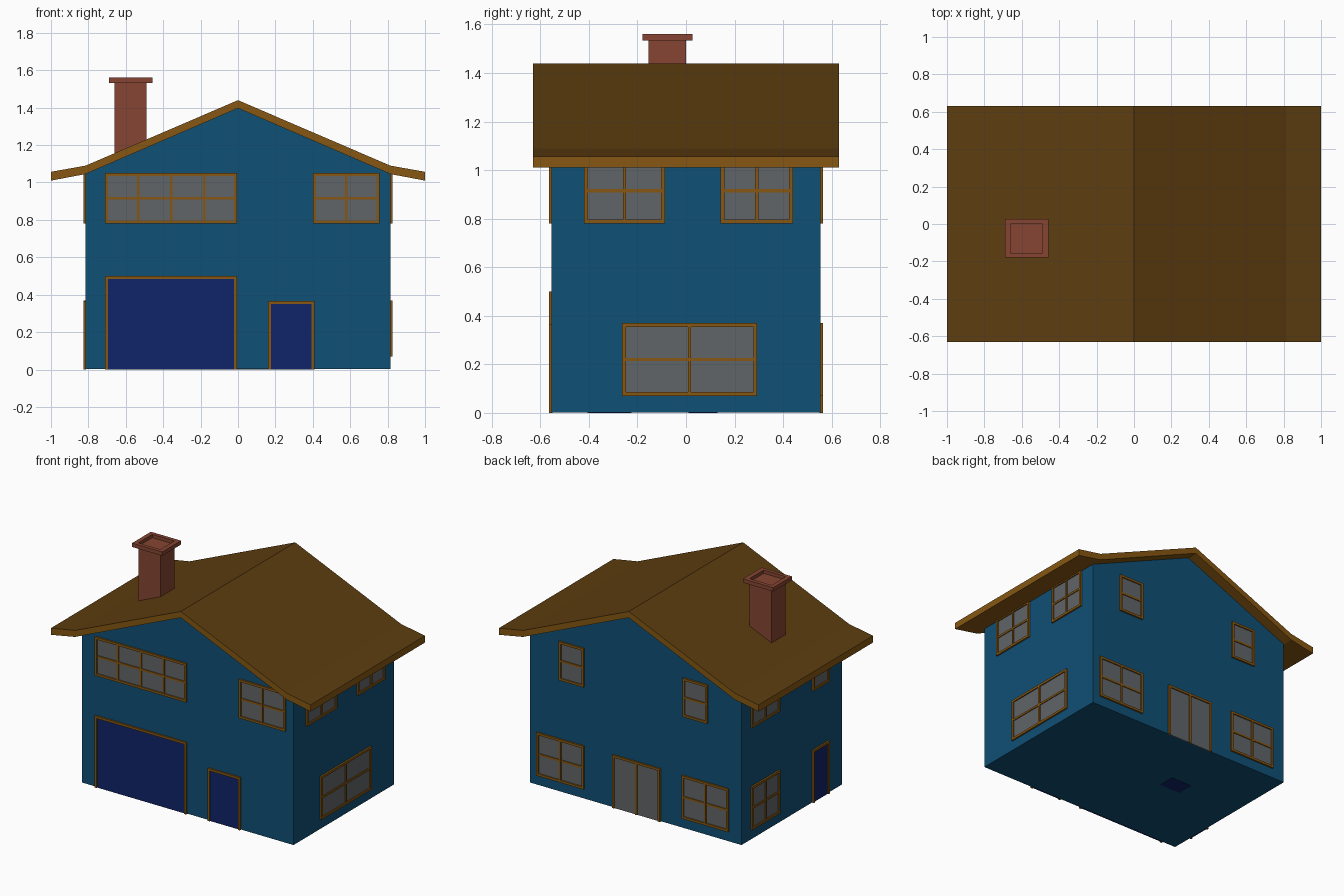
import bpy, bmesh

if "Cube" in bpy.data.objects:
    bpy.data.objects.remove(bpy.data.objects["Cube"])

def mat(name, rgb):
    m = bpy.data.materials.new(name)
    m.diffuse_color = (*rgb, 1)
    m.use_nodes = True
    m.node_tree.nodes["Principled BSDF"].inputs["Base Color"].default_value = m.diffuse_color
    return m

WALL = mat("wall_blue", (0.005, 0.08, 0.18))
TRIM = mat("trim_ochre", (0.24, 0.095, 0.006))
ROOF = mat("roof_brown", (0.11, 0.047, 0.005))
BRICK = mat("brick_red", (0.24, 0.06, 0.032))
DOOR = mat("door_navy", (0.005, 0.017, 0.14))
GLASS = mat("glass_grey", (0.12, 0.13, 0.138))
HX, HY = 0.815, 0.553

def finish(name, bm, *mats):
    bmesh.ops.recalc_face_normals(bm, faces=bm.faces)
    me = bpy.data.meshes.new(name)
    bm.to_mesh(me)
    bm.free()
    for m in mats:
        me.materials.append(m)
    ob = bpy.data.objects.new(name, me)
    bpy.context.collection.objects.link(ob)
    return ob

def add_box(bm, lo, hi):
    vs = bmesh.ops.create_cube(bm, size=1)["verts"]
    for v in vs:
        v.co = [l if c < 0 else h for c, l, h in zip(v.co, lo, hi)]

def extrude_y(bm, pts, y):
    # closed x/z profile extruded from -y to y
    f = bm.faces.new([bm.verts.new((x, -y, z)) for x, z in pts])
    r = bmesh.ops.extrude_face_region(bm, geom=[f])
    for v in r["geom"]:
        if isinstance(v, bmesh.types.BMVert):
            v.co.y = y

def wall_box(bm, side, u0, u1, z0, z1, d0, d1):
    # box on a wall: u runs along it, d is the distance out from it
    s = 1 if side in ("back", "right") else -1
    if side in ("front", "back"):
        a, b = sorted((s * (HY + d0), s * (HY + d1)))
        add_box(bm, (u0, a, z0), (u1, b, z1))
    else:
        a, b = sorted((s * (HX + d0), s * (HX + d1)))
        add_box(bm, (a, u0, z0), (b, u1, z1))

def opening(name, side, u0, u1, z0, z1, cols=1, rows=1, fill=GLASS):
    w, m, d = 0.016, 0.007, 0.012
    bm = bmesh.new()
    wall_box(bm, side, u0 + w / 2, u1 - w / 2, z0, z1 - w / 2, -0.003, 0.004)
    finish(name + "_panel", bm, fill)
    bm = bmesh.new()
    wall_box(bm, side, u0, u0 + w, z0, z1, -0.003, d)
    wall_box(bm, side, u1 - w, u1, z0, z1, -0.003, d)
    wall_box(bm, side, u0 + w, u1 - w, z1 - w, z1, -0.003, d)
    if z0 > 0.01:
        wall_box(bm, side, u0 + w, u1 - w, z0, z0 + w, -0.003, d)
    for i in range(1, cols):
        u = u0 + (u1 - u0) * i / cols
        wall_box(bm, side, u - m, u + m, z0, z1 - w, -0.003, d - 0.001)
    for j in range(1, rows):
        z = z0 + (z1 - z0) * j / rows
        wall_box(bm, side, u0 + w, u1 - w, z - m, z + m, -0.003, d - 0.002)
    finish(name + "_frame", bm, TRIM)

# House body with gable ends
bm = bmesh.new()
extrude_y(bm, [(-HX, 0.002), (HX, 0.002), (HX, 1.055), (0, 1.405), (-HX, 1.055)], HY)
finish("house_body", bm, WALL)

# Small plate under the floor
bm = bmesh.new()
add_box(bm, (-0.38, 0.01, 0), (-0.215, 0.13, 0.006))
finish("floor_plate", bm, DOOR)

# Roof slab with flared eaves; upper faces are darker than the edges
top = [(-1, 1.057), (-HX, 1.09), (0, 1.44), (HX, 1.09), (1, 1.057)]
under = [(1, 1.01), (HX, 1.045), (0, 1.397), (-HX, 1.045), (-1, 1.01)]
bm = bmesh.new()
extrude_y(bm, top + under, 0.63)
roof = finish("roof", bm, TRIM, ROOF)
for p in roof.data.polygons:
    p.material_index = 1 if p.normal.z > 0.5 else 0

# Chimney shaft and rim
bm = bmesh.new()
add_box(bm, (-0.66, -0.155, 1.1), (-0.49, 0.0, 1.537))
finish("chimney_shaft", bm, BRICK)
bm = bmesh.new()
z0, z1 = 1.533, 1.56
add_box(bm, (-0.69, -0.18, z0), (-0.66, 0.027, z1))
add_box(bm, (-0.49, -0.18, z0), (-0.458, 0.027, z1))
add_box(bm, (-0.66, -0.18, z0), (-0.49, -0.155, z1))
add_box(bm, (-0.66, 0.0, z0), (-0.49, 0.027, z1))
finish("chimney_rim", bm, BRICK)

UP, LOW = (0.78, 1.05), (0.07, 0.37)
# Front
opening("front_wide_window", "front", -0.71, -0.005, *UP, 4, 2)
opening("front_small_window", "front", 0.40, 0.757, *UP, 2, 2)
opening("garage_door", "front", -0.71, -0.005, 0, 0.50, fill=DOOR)
opening("front_door", "front", 0.16, 0.41, 0, 0.367, fill=DOOR)
# Right side
opening("right_upper_window_a", "right", -0.42, -0.087, *UP, 2, 2)
opening("right_upper_window_b", "right", 0.143, 0.44, *UP, 2, 2)
opening("right_lower_window", "right", -0.264, 0.293, *LOW, 2, 2)
# Back
opening("back_upper_window_a", "back", 0.395, 0.587, *UP, 1, 2)
opening("back_upper_window_b", "back", -0.558, -0.367, *UP, 1, 2)
opening("back_lower_window_a", "back", 0.395, 0.76, *LOW, 2, 2)
opening("back_lower_window_b", "back", -0.72, -0.36, *LOW, 2, 2)
opening("patio_door", "back", -0.193, 0.175, 0, 0.37, 2, 1)
# Left side
opening("left_upper_window_a", "left", 0.14, 0.45, *UP, 2, 2)
opening("left_upper_window_b", "left", -0.405, -0.225, *UP, 1, 2)
opening("left_lower_window", "left", 0.14, 0.45, *LOW, 2, 2)
opening("left_door", "left", -0.405, -0.225, 0, 0.367, fill=DOOR)
